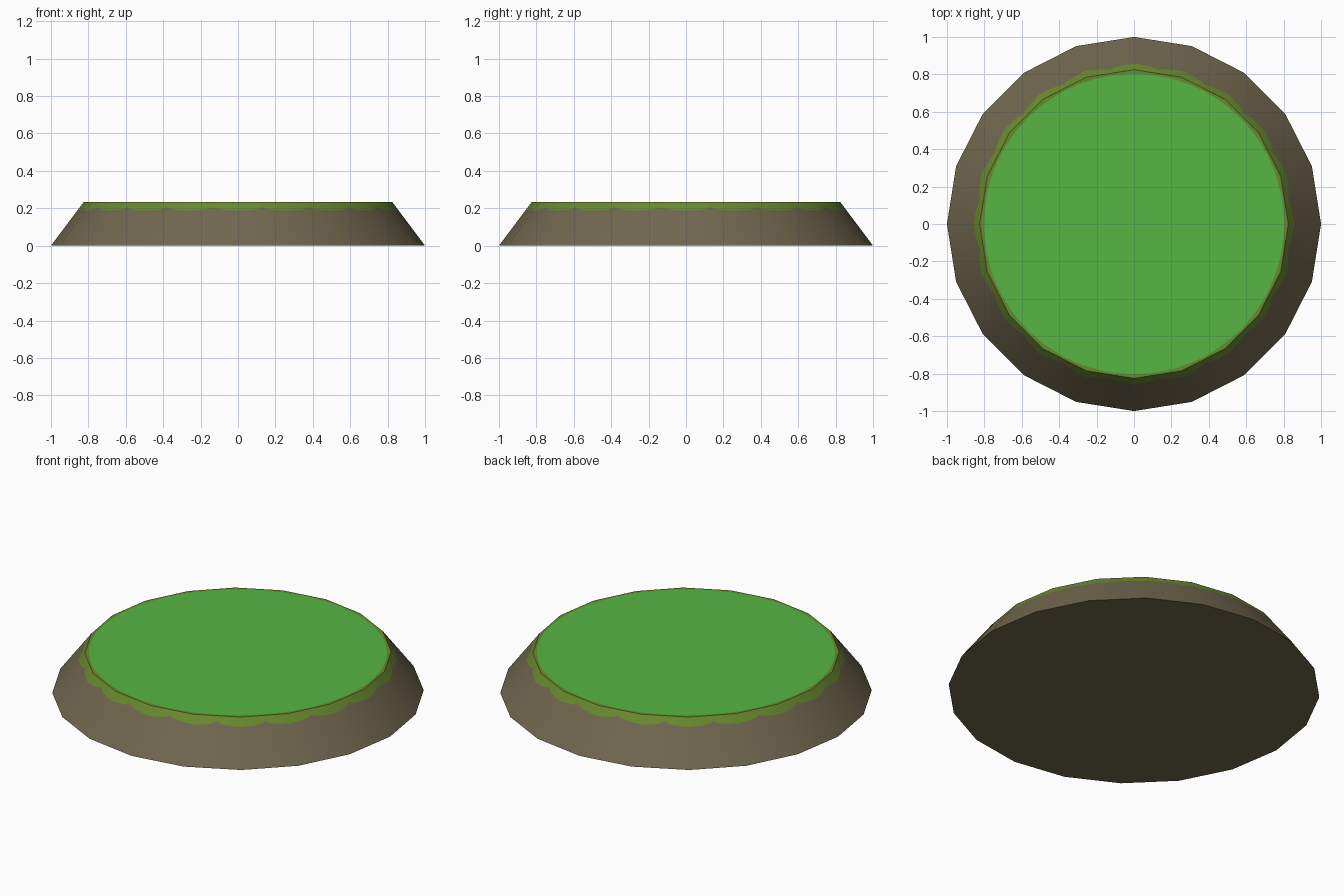
import bpy, bmesh, math

if "Cube" in bpy.data.objects:
    bpy.data.objects.remove(bpy.data.objects["Cube"])

SIDES, SUB = 20, 10            # twenty-sided mound, each side split for the scalloped grass
N = SIDES * SUB
STEP = 2 * math.pi / SIDES
HEIGHT, R_BASE, R_TOP, R_LAWN = 0.233, 1.0, 0.825, 0.802


def material(name, rgb):
    m = bpy.data.materials.new(name)
    lin = [(c / 255 / 12.92) if c < 11 else ((c / 255 + 0.055) / 1.055) ** 2.4 for c in rgb]
    m.diffuse_color = (*lin, 1)
    m.use_nodes = True
    m.node_tree.nodes["Principled BSDF"].inputs["Base Color"].default_value = m.diffuse_color
    return m


def polygon_point(angle, radius):
    """Point on the outline of the regular polygon."""
    r = radius * math.cos(STEP / 2) / math.cos(angle % STEP - STEP / 2)
    return r * math.cos(angle), r * math.sin(angle)


def fringe_height(angle):
    """Rounded grass lobes hang from every corner, with cusps between them."""
    t = abs((angle + STEP / 2) % STEP - STEP / 2) / (STEP / 2)
    return 0.207 - 0.018 * math.sqrt(max(0, 1 - t * t))


bm = bmesh.new()
rings = [[], [], [], []]       # foot, fringe, rim, lawn edge
for i in range(N):
    a = 2 * math.pi * i / N
    zf = fringe_height(a)
    rf = R_BASE + (R_TOP - R_BASE) * zf / HEIGHT
    rings[0].append(bm.verts.new((*polygon_point(a, R_BASE), 0)))
    rings[1].append(bm.verts.new((*polygon_point(a, rf), zf)))
    rings[2].append(bm.verts.new((*polygon_point(a, R_TOP), HEIGHT)))
    rings[3].append(bm.verts.new((R_LAWN * math.cos(a), R_LAWN * math.sin(a), HEIGHT)))

# earth slope, grass fringe and flat rim
for k, mat in enumerate((0, 1, 1)):
    for i in range(N):
        j = (i + 1) % N
        f = bm.faces.new((rings[k][i], rings[k][j], rings[k + 1][j], rings[k + 1][i]))
        f.material_index = mat
        f.smooth = True
# underside and lawn
bm.faces.new(rings[0][::-1]).material_index = 0
bm.faces.new(rings[3]).material_index = 2

mesh = bpy.data.meshes.new("grassy_mound")
bm.to_mesh(mesh)
bm.free()
for m in (material("earth brown", (112, 103, 78)),
          material("olive grass", (104, 138, 46)),
          material("bright lawn green", (86, 182, 67))):
    mesh.materials.append(m)
obj = bpy.data.objects.new("grassy_mound", mesh)
bpy.context.collection.objects.link(obj)

# round shading on the slope, flat caps
slope = math.hypot(HEIGHT, R_BASE - R_TOP)
normals = [None] * len(mesh.loops)
for p in mesh.polygons:
    for li in p.loop_indices:
        if abs(p.normal.z) > 0.9:
            normals[li] = tuple(p.normal)
        else:
            v = mesh.vertices[mesh.loops[li].vertex_index].co
            r = math.hypot(v.x, v.y)
            normals[li] = (v.x / r * HEIGHT / slope, v.y / r * HEIGHT / slope,
                           (R_BASE - R_TOP) / slope)
mesh.normals_split_custom_set(normals)
